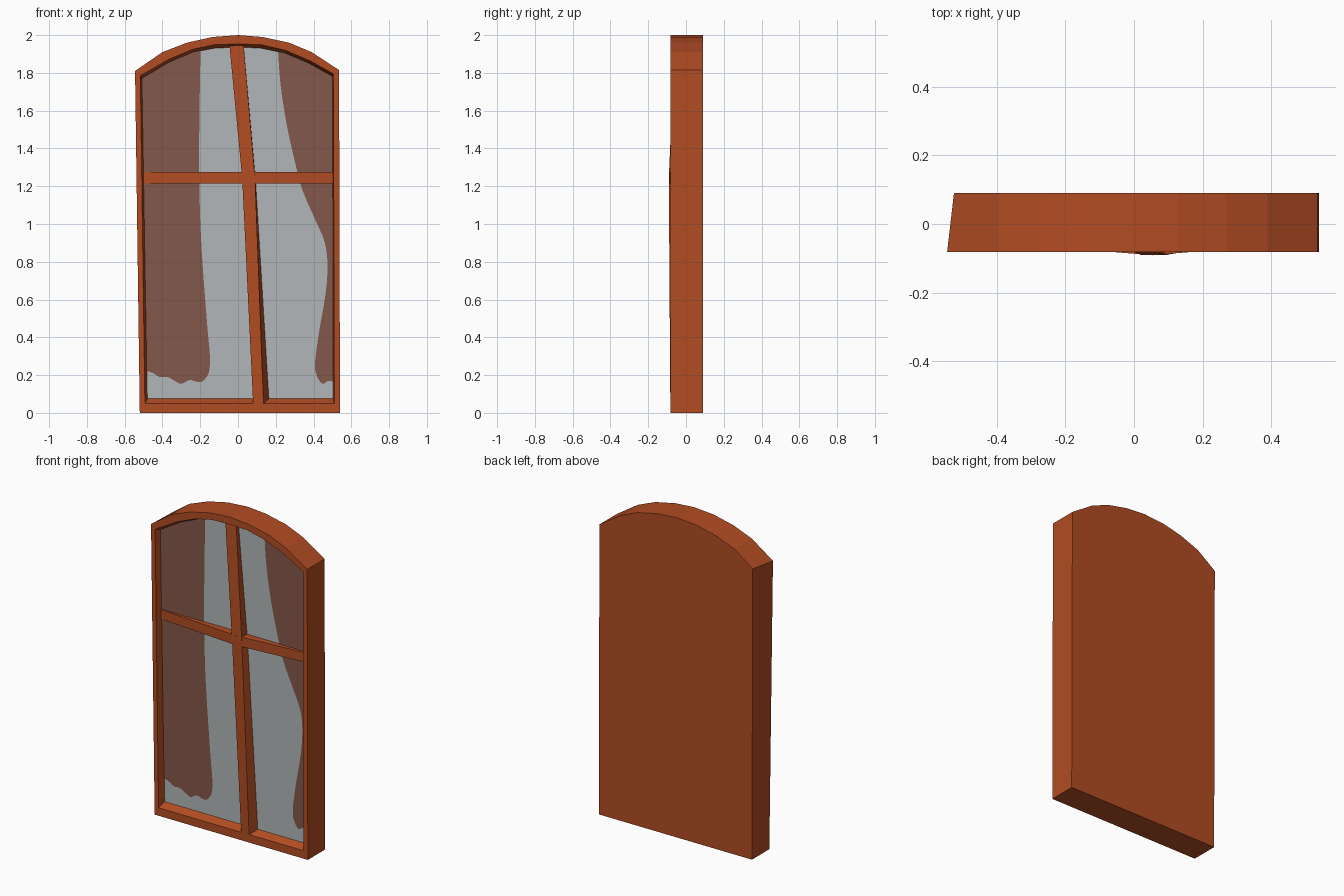
import bpy, bmesh
from mathutils import Vector

if "Cube" in bpy.data.objects:
    bpy.data.objects.remove(bpy.data.objects["Cube"])


def material(name, rgb):
    m = bpy.data.materials.new(name)
    m.diffuse_color = (*rgb, 1)
    m.use_nodes = True
    m.node_tree.nodes["Principled BSDF"].inputs["Base Color"].default_value = m.diffuse_color
    return m


WOOD = material("orange wood", (0.445, 0.073, 0.0165))
GLASS = material("grey glass", (0.445, 0.468, 0.479))
CURTAIN = material("brown curtain", (0.231, 0.098, 0.072))

FRONT, BACK, PANE = -0.081, 0.091, -0.038


def finish(name, bm, mat, recalc=True):
    if recalc:
        bmesh.ops.recalc_face_normals(bm, faces=bm.faces[:])
    me = bpy.data.meshes.new(name)
    bm.to_mesh(me)
    bm.free()
    me.materials.append(mat)
    ob = bpy.data.objects.new(name, me)
    bpy.context.collection.objects.link(ob)
    return ob


def loft(name, rings, mat, cap_start=True, cap_end=True):
    """Skin a list of matching closed rings of 3D points."""
    bm = bmesh.new()
    vr = [[bm.verts.new(p) for p in r] for r in rings]
    n = len(rings[0])
    for a, b in zip(vr, vr[1:]):
        for i in range(n):
            j = (i + 1) % n
            bm.faces.new((a[i], a[j], b[j], b[i]))
    if cap_start:
        bm.faces.new(vr[0])
    if cap_end:
        bm.faces.new(vr[-1])
    return finish(name, bm, mat)


def plate(name, outline, y, mat):
    """Flat face looking towards -y."""
    bm = bmesh.new()
    f = bm.faces.new([bm.verts.new((x, y, z)) for x, z in outline])
    f.normal_update()
    if f.normal.y > 0:
        f.normal_flip()
    return finish(name, bm, mat, False)


def smooth(points, steps=3):
    """Catmull-Rom curve through the points."""
    p = [Vector(q) for q in points]
    p = [p[0]] + p + [p[-1]]
    out = []
    for a, b, c, d in zip(p, p[1:], p[2:], p[3:]):
        for s in range(steps):
            t = s / steps
            out.append(0.5 * (2 * b + (c - a) * t + (2 * a - 5 * b + 4 * c - d) * t * t
                              + (3 * b - a - 3 * c + d) * t ** 3))
    return out + [p[-1]]


def at(outline, y):
    return [(x, y, z) for x, z in outline]


# Outlines: two bottom corners, then the arch from right to left
outer = [(-0.52, 0), (0.54, 0), (0.535, 1.815), (0.39, 1.91), (0.27, 1.96), (0.13, 1.99),
         (0, 2), (-0.135, 1.99), (-0.27, 1.96), (-0.40, 1.91), (-0.545, 1.81)]
opening = [(-0.493, 0.05), (0.51, 0.05), (0.505, 1.795), (0.38, 1.865), (0.25, 1.92), (0.12, 1.95),
           (0, 1.953), (-0.12, 1.95), (-0.24, 1.925), (-0.37, 1.87), (-0.517, 1.785)]
glass = [(-0.48, 0.075), (0.503, 0.075), (0.5, 1.78), (0.375, 1.85), (0.245, 1.905), (0.115, 1.932),
         (0, 1.935), (-0.115, 1.932), (-0.235, 1.91), (-0.365, 1.855), (-0.508, 1.77)]
rear = outer[:-1] + [(-0.525, 1.82)]

# Frame with closed back and sloping reveal
loft("window_frame", [at(rear, BACK), at(outer, FRONT), at(opening, FRONT), at(glass, PANE)],
     WOOD, cap_end=False)
plate("glass_pane", glass, PANE, GLASS)

# Curtains, painted flat on the glass
left_edge = [(-.198, 1.925), (-.203, 1.66), (-.206, 1.29), (-.198, .97), (-.182, .71), (-.161, .44),
             (-.148, .29), (-.156, .21), (-.188, .167), (-.22, .165), (-.257, .175), (-.30, .154),
             (-.336, .17), (-.373, .19), (-.415, .19), (-.447, .21), (-.487, .224)]
right_edge = [(.212, 1.92), (.225, 1.74), (.257, 1.53), (.299, 1.34), (.341, 1.18), (.41, 1.02),
              (.458, .907), (.474, .785), (.463, .626), (.431, .44), (.41, .29), (.41, .22),
              (.431, .17), (.452, .154), (.479, .17), (.507, .165)]
plate("left_curtain", smooth(left_edge) + [(-.512, 1.775), (-.365, 1.861), (-.235, 1.915)],
      PANE - 0.003, CURTAIN)
plate("right_curtain", smooth(right_edge) + [(.504, 1.785), (.375, 1.856), (.245, 1.911)],
      PANE - 0.003, CURTAIN)

# Leaning upright bar: height, left, right, right at the glass, front depth
upright = [(0.05, 0.08, 0.135, 0.165, -0.083), (1.245, 0.022, 0.09, 0.092, -0.091),
           (1.945, -0.045, 0.03, 0.03, -0.06)]
loft("upright_bar", [[(l, PANE, z), (l, y, z), (r, y, z), (rb, PANE, z)]
                     for z, l, r, rb, y in upright], WOOD)

# Cross bar, bowed forward where it meets the upright
loft("cross_bar", [[(x, PANE, 1.215), (x, y, 1.215), (x, y, 1.275), (x, PANE, 1.275)]
                   for x, y in [(-0.512, -0.045), (0.055, -0.0912), (0.508, -0.052)]], WOOD)
